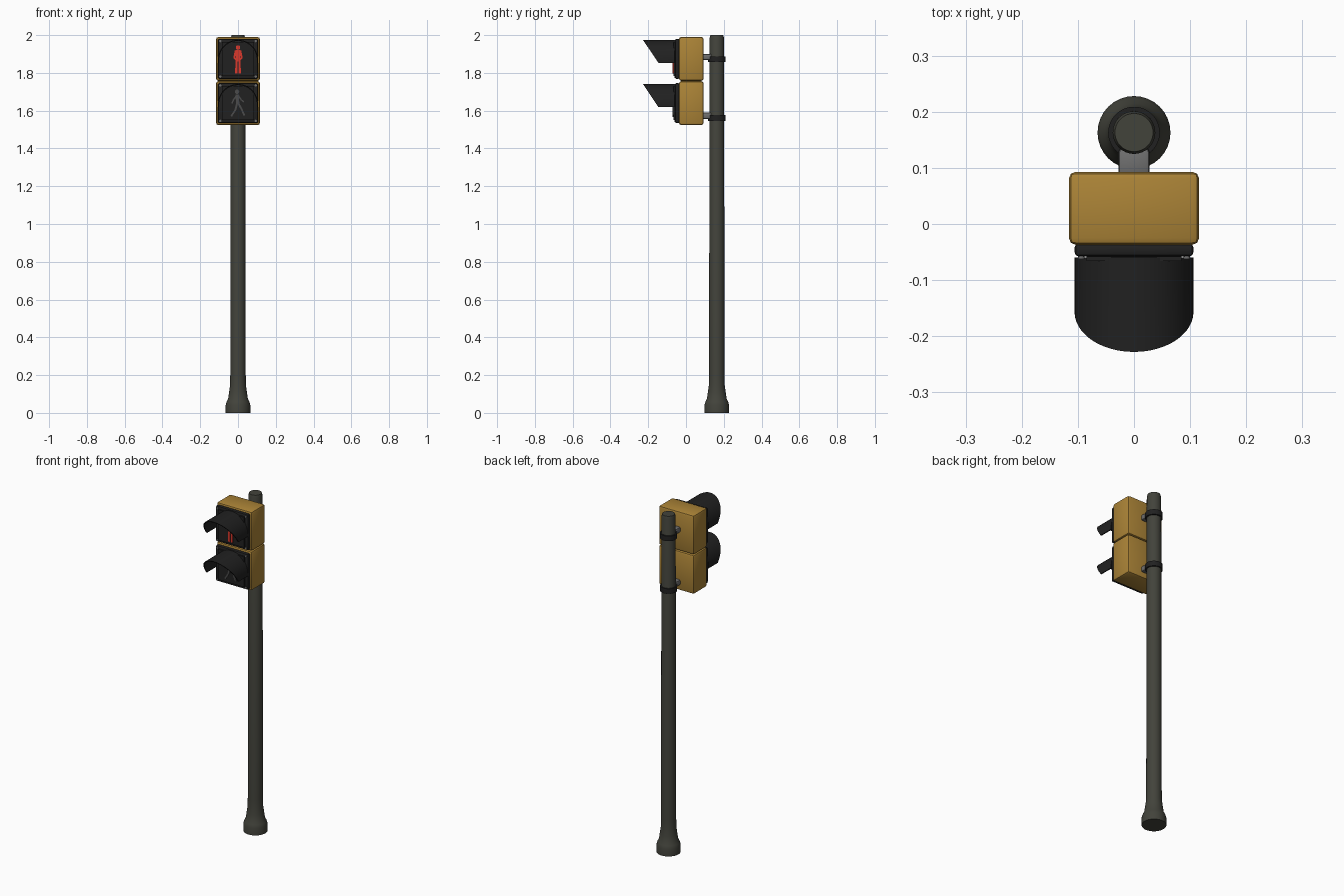
import bpy, bmesh, math
from mathutils import Matrix, Vector

cube = bpy.data.objects.get("Cube")
if cube:
    bpy.data.objects.remove(cube, do_unlink=True)


def material(name, rgb):
    m = bpy.data.materials.new(name)
    m.use_nodes = True
    m.diffuse_color = (*rgb, 1)
    bsdf = m.node_tree.nodes["Principled BSDF"]
    bsdf.inputs["Base Color"].default_value = (*rgb, 1)
    bsdf.inputs["Roughness"].default_value = 0.7
    return m


YELLOW = material("amber_paint", (0.41, 0.23, 0.038))
POLE = material("pole_grey_green", (0.055, 0.056, 0.044))
BLACK = material("black_plastic", (0.015, 0.015, 0.015))
STEEL = material("steel_grey", (0.16, 0.16, 0.16))
RED = material("signal_red", (0.7, 0.04, 0.025))
DIM = material("unlit_grey", (0.07, 0.07, 0.07))

POLE_Y = 0.163


def finish(name, bm, mat, angle=35):
    bmesh.ops.recalc_face_normals(bm, faces=bm.faces)
    me = bpy.data.meshes.new(name)
    bm.to_mesh(me)
    bm.free()
    me.materials.append(mat)
    ob = bpy.data.objects.new(name, me)
    bpy.context.collection.objects.link(ob)
    bpy.ops.object.select_all(action="DESELECT")
    ob.select_set(True)
    bpy.context.view_layer.objects.active = ob
    bpy.ops.object.shade_smooth_by_angle(angle=math.radians(angle))
    return ob


def box(name, centre, size, mat, bevel=0.0, segments=2):
    bm = bmesh.new()
    bmesh.ops.create_cube(bm, size=1, matrix=Matrix.Translation(centre) @ Matrix.Diagonal((*size, 1)))
    if bevel:
        bmesh.ops.bevel(bm, geom=bm.edges[:], offset=bevel, segments=segments,
                        profile=0.5, affect="EDGES")
    return finish(name, bm, mat)


def lathe(name, profile, mat, steps=32):
    bm = bmesh.new()
    verts = [bm.verts.new((r, 0, z)) for r, z in profile]
    edges = [bm.edges.new(pair) for pair in zip(verts, verts[1:])]
    bmesh.ops.spin(bm, geom=verts + edges, cent=(0, 0, 0), axis=(0, 0, 1),
                   angle=math.tau, steps=steps)
    bmesh.ops.remove_doubles(bm, verts=bm.verts, dist=1e-4)
    bmesh.ops.translate(bm, verts=bm.verts, vec=(0, POLE_Y, 0))
    return finish(name, bm, mat)


def add_disc(bm, x, y, z, radius, depth, segments=16):
    m = Matrix.Translation((x, y, z)) @ Matrix.Rotation(math.pi / 2, 4, "X")
    bmesh.ops.create_cone(bm, cap_ends=True, segments=segments, radius1=radius,
                          radius2=radius, depth=depth, matrix=m)


def figure(name, centre_z, head, limbs, mat):
    """Thin plate pictogram: round head and straight limbs (x1, z1, x2, z2, width)."""
    bm = bmesh.new()
    y = -0.068
    add_disc(bm, head[0], y, centre_z + head[1], head[2], 0.006)
    for x1, z1, x2, z2, width in limbs:
        d = Vector((x2 - x1, 0, z2 - z1))
        turn = Matrix.Rotation(math.atan2(d.x, d.z), 4, "Y")
        place = Matrix.Translation(((x1 + x2) / 2, y, centre_z + (z1 + z2) / 2))
        bmesh.ops.create_cube(bm, size=1, matrix=place @ turn @ Matrix.Diagonal((width, 0.006, d.length, 1)))
    return finish(name, bm, mat)


def visor(name, c):
    """Arched hood, its front edge cut on a slant."""
    z_low, z_mid, z_top, radius, thick = c - 0.021, c - 0.005, c + 0.101, 0.106, 0.006
    bm = bmesh.new()
    loops = []
    n = 24
    path = [(1, 0, z_low)] + [(math.cos(a), math.sin(a), z_mid)
                              for a in (math.pi * i / n for i in range(n + 1))] + [(-1, 0, z_low)]
    for px, pz, base in path:
        ring = []
        for r, front in ((radius, False), (radius, True), (radius - thick, True), (radius - thick, False)):
            x, z = r * px, base + r * pz
            t = (z - z_low) / (z_top - z_low)
            y = -0.146 - 0.082 * t if front else -0.06
            ring.append(bm.verts.new((x, y, z)))
        loops.append(ring)
    for a, b in zip(loops, loops[1:]):
        for i in range(4):
            j = (i + 1) % 4
            bm.faces.new((a[i], a[j], b[j], b[i]))
    bm.faces.new(loops[0])
    bm.faces.new(loops[-1])
    return finish(name, bm, BLACK)


# Pole with flared foot and chamfered top
lathe("pole", [(0, 0), (0.065, 0), (0.065, 0.042), (0.06, 0.06), (0.052, 0.075),
               (0.047, 0.11), (0.042, 0.145), (0.041, 0.2), (0.038, 1.985),
               (0.034, 2.0), (0, 2.0)], POLE)

# Signal heads
for label, c in (("upper", 1.874), ("lower", 1.64)):
    box(label + "_housing", (0, 0.028, c), (0.232, 0.13, 0.232), YELLOW, 0.012)
    box(label + "_front_panel", (0, -0.046, c), (0.212, 0.024, 0.212), BLACK, 0.008)
    box(label + "_lens_plate", (0, -0.061, c), (0.17, 0.01, 0.18), BLACK)
    visor(label + "_visor", c)

    # Corner screws
    bm = bmesh.new()
    for sx in (-1, 1):
        for sz in (-1, 1):
            add_disc(bm, sx * 0.094, -0.058, c + sz * 0.094, 0.006, 0.008, 12)
    finish(label + "_screws", bm, STEEL)

# Brackets and clamp bands
for label, z in (("upper", 1.873), ("lower", 1.561)):
    box(label + "_bracket", (0, 0.11, z + 0.012), (0.056, 0.05, 0.032), STEEL, 0.008)
    lathe(label + "_band", [(0.036, z - 0.015), (0.046, z - 0.015), (0.046, z + 0.015),
                            (0.036, z + 0.015), (0.036, z - 0.015)], BLACK)

# Standing figure
standing = [(0, 0.048, 0, -0.015, 0.026)]
for s in (-1, 1):
    standing += [(s * 0.013, 0.044, s * 0.021, 0.004, 0.008),
                 (s * 0.021, 0.006, s * 0.008, -0.008, 0.008),
                 (s * 0.008, -0.01, s * 0.009, -0.078, 0.012)]
figure("standing_figure", 1.874, (0, 0.06, 0.012), standing, RED)

# Walking figure
walking = [(-0.004, 0.045, -0.002, 0.0, 0.018),
           (-0.008, 0.04, -0.024, 0.018, 0.007), (-0.024, 0.018, -0.032, -0.002, 0.007),
           (0.002, 0.04, 0.018, 0.016, 0.007), (0.018, 0.016, 0.032, 0.006, 0.007),
           (-0.004, 0.002, -0.014, -0.036, 0.01), (-0.014, -0.036, -0.036, -0.07, 0.009),
           (0.0, 0.002, 0.018, -0.03, 0.01), (0.018, -0.03, 0.034, -0.066, 0.009)]
figure("walking_figure", 1.64, (-0.005, 0.06, 0.012), walking, DIM)
